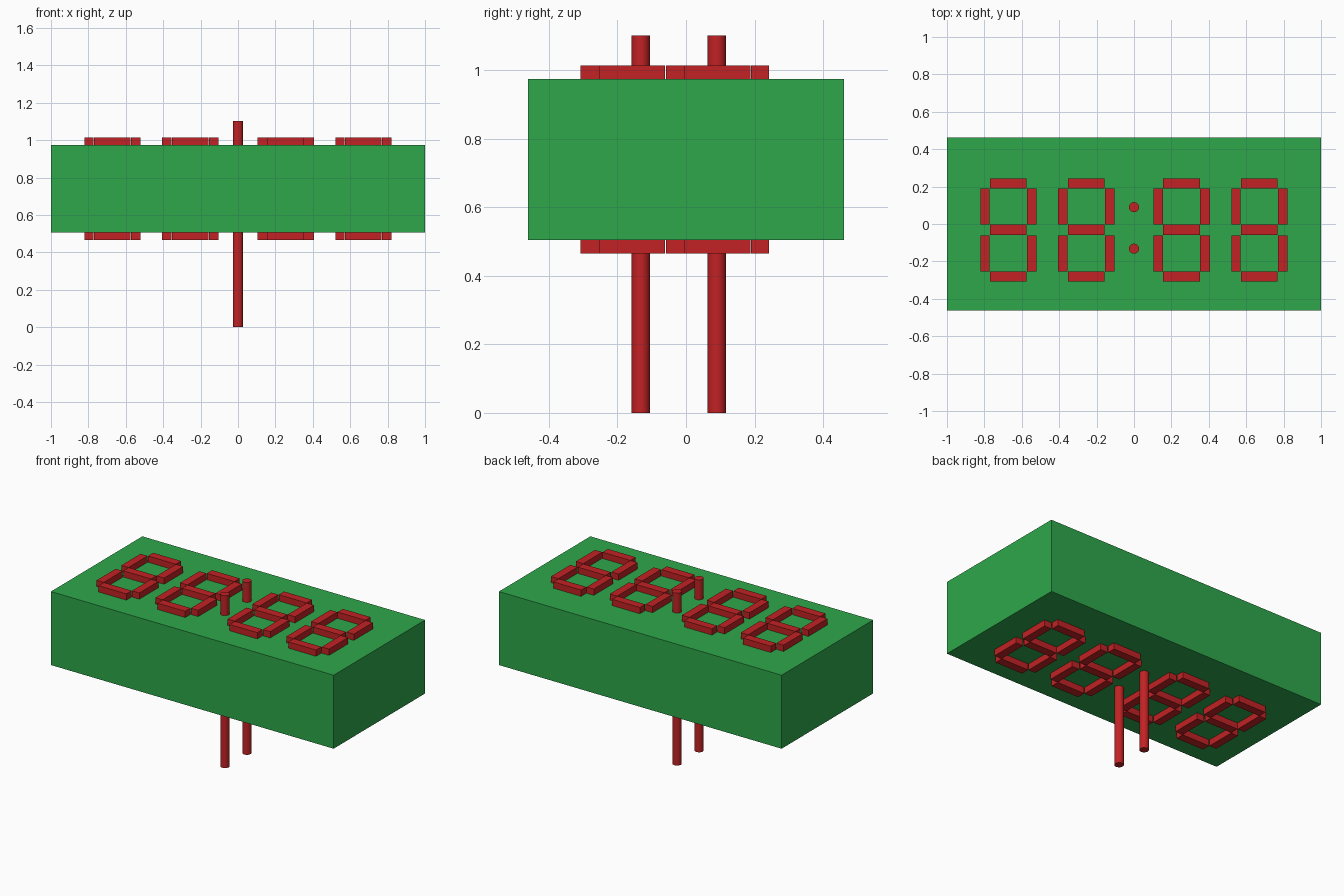
import bpy

if "Cube" in bpy.data.objects:
    bpy.data.objects.remove(bpy.data.objects["Cube"])


def material(name, rgb):
    m = bpy.data.materials.new(name)
    m.diffuse_color = (*rgb, 1)
    m.use_nodes = True
    m.node_tree.nodes["Principled BSDF"].inputs["Base Color"].default_value = m.diffuse_color
    return m


green = material("green", (0.027, 0.386, 0.069))
red = material("red", (0.54, 0.016, 0.018))


def box(name, x, y, z, mat):
    """Box from (min, max) ranges on each axis."""
    bpy.ops.mesh.primitive_cube_add(size=1, location=[sum(r) / 2 for r in (x, y, z)])
    ob = bpy.context.object
    ob.name = name
    ob.scale = [r[1] - r[0] for r in (x, y, z)]
    bpy.ops.object.transform_apply(location=False, rotation=False, scale=True)
    ob.data.materials.append(mat)
    return ob


# Clock body
box("body", (-1, 1), (-0.462, 0.462), (0.505, 0.975), green)

# Digit segments, passing right through the body
Z = (0.465, 1.015)
LEFT, MIDDLE, RIGHT = (0, 0.05), (0.052, 0.248), (0.25, 0.302)
SEGMENTS = {
    "top": (MIDDLE, (0.19, 0.243)),
    "middle": (MIDDLE, (-0.058, -0.004)),
    "bottom": (MIDDLE, (-0.308, -0.254)),
    "upper_left": (LEFT, (-0.004, 0.189)),
    "upper_right": (RIGHT, (-0.004, 0.189)),
    "lower_left": (LEFT, (-0.254, -0.062)),
    "lower_right": (RIGHT, (-0.254, -0.062)),
}
for i, x0 in enumerate((-0.822, -0.406, 0.104, 0.52), 1):
    for name, (x, y) in SEGMENTS.items():
        box(f"digit_{i}_{name}", (x0 + x[0], x0 + x[1]), y, Z, red)

# Colon dots, long rods through the body
for name, y in (("lower", -0.132), ("upper", 0.09)):
    bpy.ops.mesh.primitive_cylinder_add(vertices=32, radius=0.027, depth=1.102,
                                        location=(0, y, 0.551))
    rod = bpy.context.object
    rod.name = f"colon_rod_{name}"
    rod.data.materials.append(red)
    bpy.ops.object.shade_smooth_by_angle()
